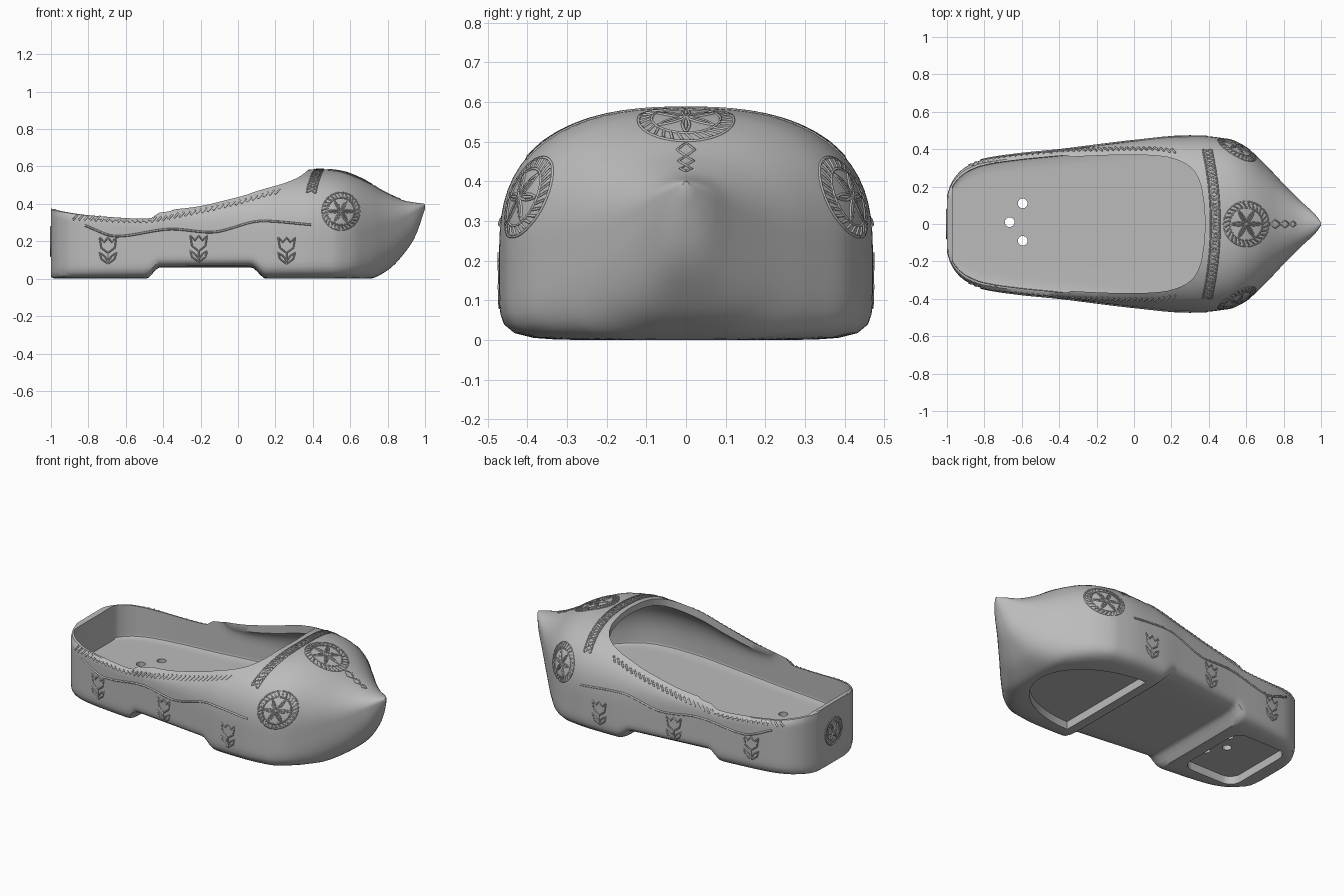
import bpy, bmesh
from math import sin, cos, pi, radians
from mathutils import Vector
from mathutils.bvhtree import BVHTree

if "Cube" in bpy.data.objects:
    bpy.data.objects.remove(bpy.data.objects["Cube"], do_unlink=True)

wood = bpy.data.materials.new("plain_grey")
wood.use_nodes = True
wood.diffuse_color = (0.5, 0.5, 0.5, 1)
wood.node_tree.nodes["Principled BSDF"].inputs["Base Color"].default_value = (0.5, 0.5, 0.5, 1)


def smooth_line(keys):
    """Monotone cubic through (x, value) keys."""
    xs, ys = zip(*keys)
    d = [(ys[i + 1] - ys[i]) / (xs[i + 1] - xs[i]) for i in range(len(xs) - 1)]
    m = [d[0]] + [2 * a * b / (a + b) if a * b > 0 else 0 for a, b in zip(d, d[1:])] + [d[-1]]

    def value(x):
        if x <= xs[0]:
            return ys[0]
        if x >= xs[-1]:
            return ys[-1]
        i = max(k for k in range(len(d)) if xs[k] <= x)
        h = xs[i + 1] - xs[i]
        t = (x - xs[i]) / h
        return (ys[i] + h * t * m[i] * (1 - t) ** 2 - h * m[i + 1] * t * t * (1 - t)
                + (ys[i + 1] - ys[i]) * t * t * (3 - 2 * t))
    return value


# Shape of the shoe along its length
width = smooth_line([(-1, .15), (-.985, .2), (-.95, .26), (-.9, .305), (-.8, .345), (-.6, .375),
                     (-.4, .395), (-.2, .42), (0, .445), (.2, .468), (.35, .471), (.5, .455),
                     (.6, .41), (.7, .32), (.8, .215), (.9, .115), (.97, .05), (1, .008)])
top = smooth_line([(-1, .375), (-.8, .345), (-.5, .327), (-.46, .333), (-.42, .37), (-.2, .415),
                   (0, .49), (.2, .565), (.35, .582), (.45, .585), (.55, .575), (.65, .54),
                   (.8, .455), (.9, .415), (1, .4)])
base = smooth_line([(-1, .01), (-.98, 0), (-.49, 0), (-.42, .06), (.07, .06), (.15, 0), (.7, 0),
                    (.8, .045), (.9, .15), (.95, .23), (1, .375)])
middle = smooth_line([(-1, .2), (.5, .22), (.8, .28), (1, .388)])
upper_power = smooth_line([(-1, 14), (-.5, 12), (-.4, 7), (-.2, 5), (0, 3.5), (.2, 2.8), (.4, 2.6),
                           (.7, 2.3), (1, 2)])
lower_power = smooth_line([(-1, 9), (.5, 8), (.75, 4), (1, 2)])


def section(x, w, hi, lo, mid, pu, pl, n=72):
    ring = []
    for i in range(n):
        c, s = cos(2 * pi * i / n), sin(2 * pi * i / n)
        p = pu if s > 0 else pl
        r = (abs(c) ** p + abs(s) ** p) ** (-1 / p)
        ring.append((x, w * r * c, mid + r * s * (hi - mid if s > 0 else mid - lo)))
    return ring


def loft(name, rings):
    bm = bmesh.new()
    rows = [[bm.verts.new(p) for p in ring] for ring in rings]
    n = len(rows[0])
    for a, b in zip(rows, rows[1:]):
        for i in range(n):
            bm.faces.new((a[i], a[(i + 1) % n], b[(i + 1) % n], b[i]))
    bm.faces.new(rows[0])
    bm.faces.new(rows[-1])
    bmesh.ops.recalc_face_normals(bm, faces=bm.faces)
    mesh = bpy.data.meshes.new(name)
    bm.to_mesh(mesh)
    bm.free()
    ob = bpy.data.objects.new(name, mesh)
    bpy.context.collection.objects.link(ob)
    mesh.materials.append(wood)
    return ob


def prism(name, outline, z0, z1):
    return loft(name, [[(x, y, z) for x, y in outline] for z in (z0, z1)])


# Outer shoe body
stations = [-1, -.995, -.985, -.97] + [-.96 + .02 * i for i in range(98)] + [.99, 1]
shoe = loft("shoe_body", [section(x, width(x), top(x), base(x), middle(x), upper_power(x),
                                  lower_power(x)) for x in stations])

# Foot cavity, reaching under the front
lift = smooth_line([(-1, .25), (-.5, .25), (-.3, 0), (-.1, -.03), (.8, -.045)])
cavity = loft("cavity_cutter", [section(x, width(x) - .03, top(x) + lift(x), .16, .2,
                                        upper_power(x), 14)
                                for x in [-.97, -.955] + [-.931 + .0301 * i for i in range(56)]])

# Rounded opening above the cavity
half = smooth_line([(-.9, .25), (-.6, .335), (-.4, .355), (0, .37), (.15, .362), (.25, .335),
                    (.32, .285), (.36, .2), (.375, .1), (.38, .02)])
edge = [(x, half(x)) for x in [-.9 + .04 * i for i in range(29)] + [.25, .28, .3, .32, .34, .36, .375, .38]]
opening = prism("opening_cutter", edge + [(x, -y) for x, y in reversed(edge)], .251, 1)

# Recesses in the sole and three holes through the heel
arc = [(.2 + .48 * cos(a), .34 * sin(a)) for a in [-pi / 2 + pi * i / 32 for i in range(33)]]
cutters = [cavity, opening, prism("front_recess_cutter", arc, -.1, .05)]
corner = []
for sx, sy, start in ((1, 1, 0), (-1, 1, 90), (-1, -1, 180), (1, -1, 270)):
    for k in range(7):
        a = radians(start + 15 * k)
        corner.append((-.73 + sx * .11 + .07 * cos(a), sy * .17 + .07 * sin(a)))
cutters.append(prism("heel_recess_cutter", corner, -.1, .05))
for hx, hy in ((-.595, .11), (-.665, .01), (-.595, -.09)):
    ring = [(hx + .026 * cos(pi * i / 12), hy + .026 * sin(pi * i / 12)) for i in range(24)]
    cutters.append(prism("hole_cutter", ring, -.1, .24))

bpy.context.view_layer.objects.active = shoe
shoe.select_set(True)
for cutter in cutters:
    cutter.hide_render = True
    mod = shoe.modifiers.new("cut", "BOOLEAN")
    mod.operation, mod.solver, mod.object = "DIFFERENCE", "EXACT", cutter
    bpy.ops.object.modifier_apply(modifier=mod.name)
    bpy.data.objects.remove(cutter, do_unlink=True)
bpy.ops.object.shade_smooth_by_angle(angle=radians(35))

bm = bmesh.new()
bm.from_mesh(shoe.data)
tree = BVHTree.FromBMesh(bm)
bm.free()


# Carved ornament: lines dropped onto the shoe surface
def from_side(s):
    return lambda u, v: (Vector((u, 2 * s, v)), Vector((0, -s, 0)))


def from_top(u, v):
    return Vector((u, v, 2)), Vector((0, 0, -1))


def from_heel(u, v):
    return Vector((-3, u, v)), Vector((1, 0, 0))


def carve(name, paths, place, depth=.004):
    curve = bpy.data.curves.new(name, "CURVE")
    curve.dimensions = "3D"
    curve.bevel_depth, curve.bevel_resolution, curve.use_fill_caps = depth, 0, True
    for path in paths:
        hits = []
        for a, b in zip(path, path[1:]):
            a, b = Vector(a), Vector(b)
            n = max(1, int((b - a).length / .012))
            for k in range(n + 1):
                if k or not hits:
                    start, way = place(*a.lerp(b, k / n))
                    p = tree.ray_cast(start, way)[0]
                    if p and p.dot(way) < .95 and (abs(way.y) < .5 or p.dot(way) < -.1):
                        hits.append(p)
        if len(hits) > 1:
            spline = curve.splines.new("POLY")
            spline.points.add(len(hits) - 1)
            for q, p in zip(spline.points, hits):
                q.co = (*p, 1)
    ob = bpy.data.objects.new(name, curve)
    bpy.context.collection.objects.link(ob)
    curve.materials.append(wood)


def medallion(cx, cy, r):
    def polar(rad, a):
        return cx + rad * cos(a), cy + rad * sin(a)
    paths = [[polar(r * k, pi * i / 20) for i in range(41)] for k in (1, .72)]
    paths += [[polar(r * .74, pi * i / 14), polar(r * .97, pi * (i + .7) / 14)] for i in range(28)]
    for i in range(6):
        a = pi * i / 3
        for side in (-1, 1):
            paths.append([polar(r * .68 * t, a + side * .45 * (1 - t)) for t in (0, .25, .5, .75, 1)])
        paths.append([polar(r * .15, a), polar(r * .55, a)])
    return paths


def tulip(cx, cy):
    cup = [(-.045, .07), (-.02, .045), (0, .07), (.02, .045), (.045, .07), (.036, .015), (0, -.012),
           (-.036, .015), (-.045, .07)]
    leaf = [(0, -.07), (.035, -.045), (.046, -.01), (.02, -.028), (0, -.055)]
    shapes = [cup, [(0, -.012), (0, -.07)], leaf, [(-x, y) for x, y in leaf]]
    return [[(cx + x, cy + y) for x, y in s] for s in shapes]


wave = smooth_line([(-.82, .285), (-.65, .227), (-.35, .265), (-.15, .248), (.13, .308), (.39, .288)])
row = smooth_line([(-.87, .33), (-.5, .315), (-.3, .345), (0, .41), (.2, .468)])
slashes = [[(x - .012, row(x) - .016), (x + .012, row(x) + .01)] for x in [-.87 + .03 * i for i in range(37)]]
for side_name, s in (("right", -1), ("left", 1)):
    place = from_side(s)
    carve(side_name + "_wavy_line", [[(-.82 + .0242 * i, wave(-.82 + .0242 * i)) for i in range(51)]], place, .006)
    carve(side_name + "_rim_notches", slashes, place, .006)
    carve(side_name + "_medallion", medallion(.55, .36, .1), place)
    carve(side_name + "_tulips", tulip(-.695, .15) + tulip(-.21, .16) + tulip(.26, .15), place)
carve("top_medallion", medallion(.6, 0, .12), from_top)
carve("heel_medallion", medallion(0, .2, .08), from_heel)


# Braided band across the instep, and diamonds toward the toe
def band(y, offset):
    return .435 - .045 * (y / .4) ** 2 + offset, y


ys = [-.4 + .02 * i for i in range(41)]
carve("instep_band", [[band(y, o) for y in ys] for o in (-.024, .024)]
      + [[band(y, f * (.02 if i % 2 else -.02)) for i, y in enumerate(ys)] for f in (-1, 1)], from_top)
carve("toe_diamonds", [[(x + r, 0), (x, r * .8), (x - r, 0), (x, -r * .8), (x + r, 0)]
                       for x, r in ((.755, .028), (.807, .024), (.85, .018))], from_top)
